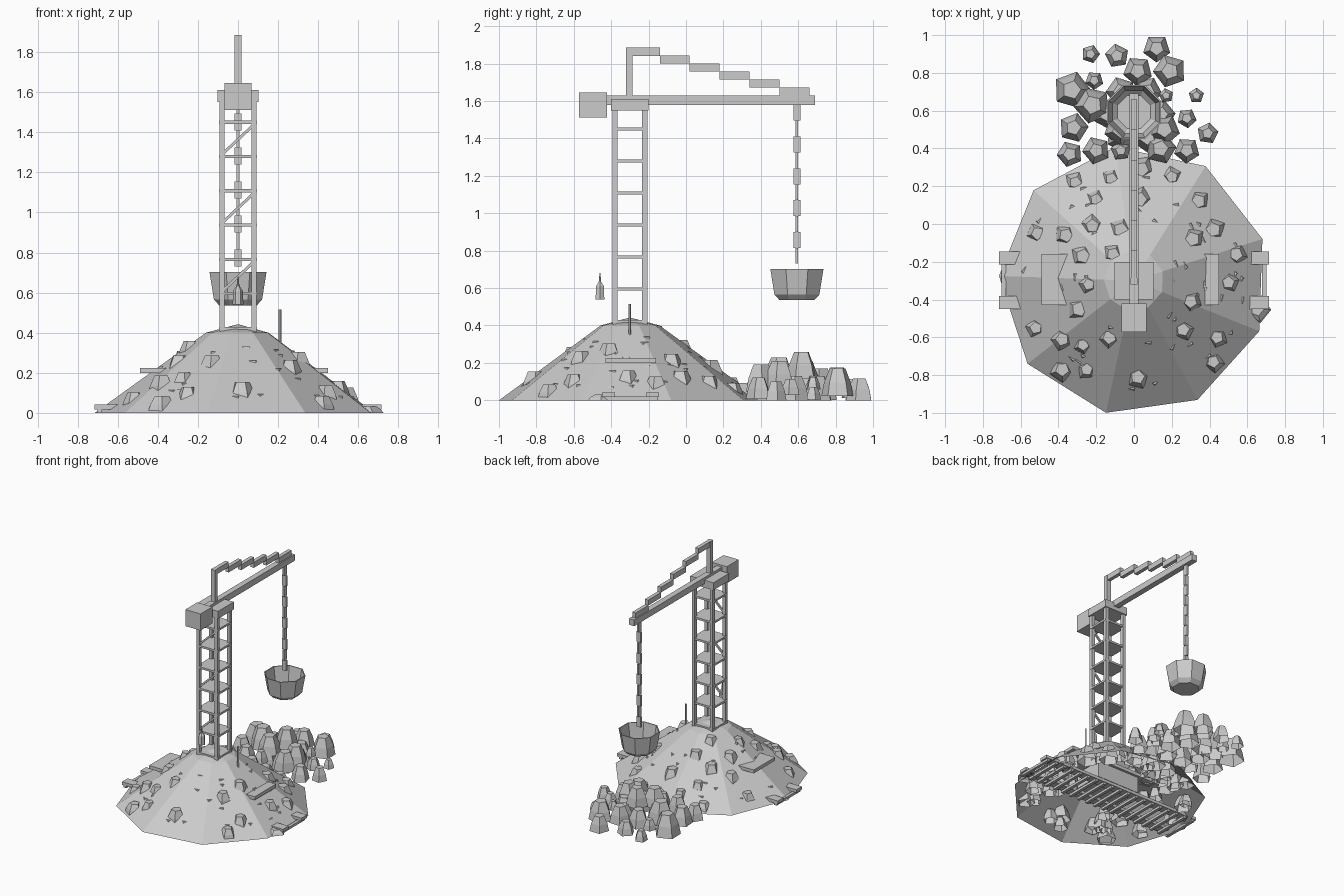
import bpy
import bmesh
import math
import random
from mathutils import Matrix, Vector

random.seed(4)

default_cube = bpy.data.objects.get("Cube")
if default_cube:
    bpy.data.objects.remove(default_cube, do_unlink=True)

# One plain grey for everything
grey = bpy.data.materials.new("plain_grey")
grey.use_nodes = True
grey.diffuse_color = (0.6, 0.6, 0.6, 1)
grey.node_tree.nodes["Principled BSDF"].inputs["Base Color"].default_value = (0.6, 0.6, 0.6, 1)


def finish(name, bm):
    """Turn a bmesh into a flat shaded object."""
    bmesh.ops.recalc_face_normals(bm, faces=bm.faces)
    mesh = bpy.data.meshes.new(name)
    bm.to_mesh(mesh)
    bm.free()
    mesh.materials.append(grey)
    obj = bpy.data.objects.new(name, mesh)
    bpy.context.collection.objects.link(obj)
    return obj


def add_box(bm, x, y, z):
    """Add a box spanning the given (low, high) ranges."""
    size = [r[1] - r[0] for r in (x, y, z)]
    centre = [(r[0] + r[1]) / 2 for r in (x, y, z)]
    matrix = Matrix.Translation(centre) @ Matrix.Diagonal((*size, 1))
    bmesh.ops.create_cube(bm, size=1, matrix=matrix)


def box(name, x, y, z):
    bm = bmesh.new()
    add_box(bm, x, y, z)
    return finish(name, bm)


def add_strut(bm, start, end, width):
    """Add a square bar between two points."""
    start, end = Vector(start), Vector(end)
    span = end - start
    matrix = (Matrix.Translation((start + end) / 2)
              @ span.to_track_quat("Z", "Y").to_matrix().to_4x4()
              @ Matrix.Diagonal((width, width, span.length, 1)))
    bmesh.ops.create_cube(bm, size=1, matrix=matrix)


def add_lathe(bm, profile, sides, loc, phase=0.0, close_start=True):
    """Join polygon rings given as (radius, height) into a faceted solid."""
    rings = []
    for radius, height in profile:
        ring = []
        for i in range(sides):
            a = phase + math.tau * i / sides
            ring.append(bm.verts.new((loc[0] + radius * math.cos(a),
                                      loc[1] + radius * math.sin(a),
                                      loc[2] + height)))
        rings.append(ring)
    for low, high in zip(rings, rings[1:]):
        for i in range(sides):
            j = (i + 1) % sides
            bm.faces.new((low[i], low[j], high[j], high[i]))
    if close_start:
        bm.faces.new(rings[0][::-1])
    bm.faces.new(rings[-1])


def lathe(name, profile, sides, loc, **options):
    bm = bmesh.new()
    add_lathe(bm, profile, sides, loc, **options)
    return finish(name, bm)


def add_rock(bm, x, y, z, radius, height):
    """Add a five sided tapering stone, open underneath."""
    profile = [(radius, 0), (radius * 0.83, height * 0.5), (radius * 0.5, height)]
    add_lathe(bm, profile, 5, (x, y, z), phase=random.uniform(0, math.tau), close_start=False)


# Mound, open underneath
CENTRE_Y = -0.3
MOUND_R, CREST_R, CREST_Z = 0.715, 0.16, 0.4
lathe("mound", [(MOUND_R, 0), (CREST_R, CREST_Z), (0.01, 0.44)], 9,
      (0, CENTRE_Y, 0), phase=math.radians(18), close_start=False)


def mound_height(x, y):
    """Height of the faceted slope at a point."""
    dx, dy = x, y - CENTRE_Y
    step = math.tau / 9
    offset = (math.atan2(dy, dx) - math.radians(18)) % step - step / 2
    reach = math.hypot(dx, dy) * math.cos(offset) / math.cos(step / 2)
    return CREST_Z * (MOUND_R - reach) / (MOUND_R - CREST_R)


# Stones bedded in the slope
slope_spots = [
    (-.31, .22), (-.12, .24), (.04, .29), (.2, .25), (-.2, .13), (.03, .13), (.34, .12),
    (-.22, -.01), (-.07, -.03), (-.36, -.06), (-.51, -.05), (.31, -.08), (.42, -.03),
    (-.27, -.17), (.54, -.16), (.5, -.31), (-.24, -.32), (.3, -.41), (-.29, -.45),
    (-.52, -.55), (.44, -.6), (-.38, -.61), (-.27, -.64), (-.13, -.6), (-.25, -.77),
    (-.38, -.77), (.02, -.81), (.42, -.73), (.26, -.56), (.65, -.45), (-.11, -.16)]
bm = bmesh.new()
for x, y in slope_spots:
    radius = random.uniform(0.06, 0.08)
    top = mound_height(x, y) + random.uniform(0.014, 0.03)
    base = max(0, top - radius * 1.5)
    add_rock(bm, x, y, base, radius, top - base)
# Sunken stones that barely show outside
for i in range(45):
    angle, reach = random.uniform(0, math.tau), random.uniform(0.2, 0.58)
    x, y = reach * math.cos(angle), CENTRE_Y + reach * math.sin(angle)
    top = mound_height(x, y) - 0.012
    base = max(0, top - 0.09)
    add_rock(bm, x, y, base, 0.055, top - base)
finish("slope_stones", bm)

# Rubble heap behind the mound, piled highest in its middle
heap = [
    (-.23, .9, .05), (-.09, .89, .065), (.12, .93, .075), (.02, .81, .08), (.19, .81, .09),
    (-.33, .71, .1), (-.21, .76, .05), (-.22, .63, .1), (.17, .68, .04), (.33, .68, .042),
    (.28, .56, .053), (.39, .48, .058), (-.32, .51, .08), (-.2, .39, .075), (-.34, .37, .07),
    (-.07, .39, .055), (.14, .4, .085), (.28, .39, .07), (.16, .5, .085), (0, .62, .085),
    (-.07, .5, .09)]
bm = bmesh.new()
for x, y, radius in heap:
    lift = max(0, 0.13 * (1 - math.hypot(x, y - 0.58) / 0.36))
    add_rock(bm, x, y, lift, radius, radius * random.uniform(1.5, 1.75))
# Lower layer that carries the heap
for i in range(6):
    angle = math.tau * i / 6
    add_rock(bm, 0.14 * math.cos(angle), 0.58 + 0.14 * math.sin(angle), 0, 0.08, 0.13)
finish("rubble_heap", bm)

# Track at ground level, poking out of both sides of the mound
bm = bmesh.new()
for y in (-0.415, -0.18):
    add_box(bm, (-0.715, 0.715), (y - 0.035, y + 0.035), (0.018, 0.042))
for i in range(19):
    x = -0.69 + i * 0.0767
    add_box(bm, (x - 0.012, x + 0.012), (-0.45, -0.15), (0, 0.02))
finish("ground_track", bm)

# Ledge board through the mound, resting on a buried block
box("ledge_board", (-0.49, 0.45), (-0.43, -0.16), (0.198, 0.225))
box("buried_block", (-0.19, 0.19), (-0.42, -0.18), (0.07, 0.198))

# Tower
TOWER = 0.08
levels = [0.595 + i * 0.171 for i in range(6)]
bm = bmesh.new()
for x in (-TOWER, TOWER):
    for y in (CENTRE_Y - TOWER, CENTRE_Y + TOWER):
        add_box(bm, (x - 0.013, x + 0.013), (y - 0.014, y + 0.014), (0.38, 1.56))
finish("tower_legs", bm)

bm = bmesh.new()
for z in [0.42] + levels:
    add_box(bm, (-0.095, 0.095), (CENTRE_Y - 0.09, CENTRE_Y + 0.09), (z - 0.008, z + 0.008))
finish("tower_decks", bm)

bm = bmesh.new()
front = CENTRE_Y - TOWER
for z in levels[::2]:
    add_strut(bm, (-TOWER, front, z + 0.01), (TOWER, front, z + 0.16), 0.014)
finish("tower_braces", bm)

box("tower_cap", (-0.103, 0.103), (-0.4, -0.2), (1.55, 1.61))

# Crane arm
box("counterweight", (-0.067, 0.067), (-0.572, -0.422), (1.512, 1.645))
box("jib_beam", (-0.023, 0.023), (-0.43, 0.69), (1.58, 1.63))
box("mast_post", (-0.018, 0.018), (-0.32, -0.285), (1.6, 1.885))
bm = bmesh.new()
for i in range(6):
    y, z = -0.3 + i * 0.16, 1.842 - i * 0.0425
    add_box(bm, (-0.015, 0.015), (y, y + 0.16), (z, z + 0.043))
finish("stepped_stay", bm)

# Chain, each link turned a quarter from the last
LOAD_Y, LINK = 0.593, 0.085
bm = bmesh.new()
for i in range(10):
    top = 1.58 - i * LINK
    wide, thin = 0.018, 0.007
    x, y = (thin, wide) if i % 2 == 0 else (wide, thin)
    add_box(bm, (-x, x), (LOAD_Y - y, LOAD_Y + y), (top - LINK, top))
finish("chain", bm)

# Thin walled bucket
lathe("bucket", [(0.1, 0.535), (0.13, 0.565), (0.154, 0.703), (0.146, 0.703),
                 (0.123, 0.57), (0.095, 0.545)],
      8, (0, LOAD_Y, 0), phase=math.pi / 8)

# Lantern and marker pole
lathe("lantern", [(0.027, 0.54), (0.024, 0.61), (0.007, 0.635), (0.003, 0.68)], 6,
      (0, -0.46, 0))
lathe("marker_pole", [(0.007, 0.35), (0.007, 0.515)], 4, (0.21, CENTRE_Y, 0))
